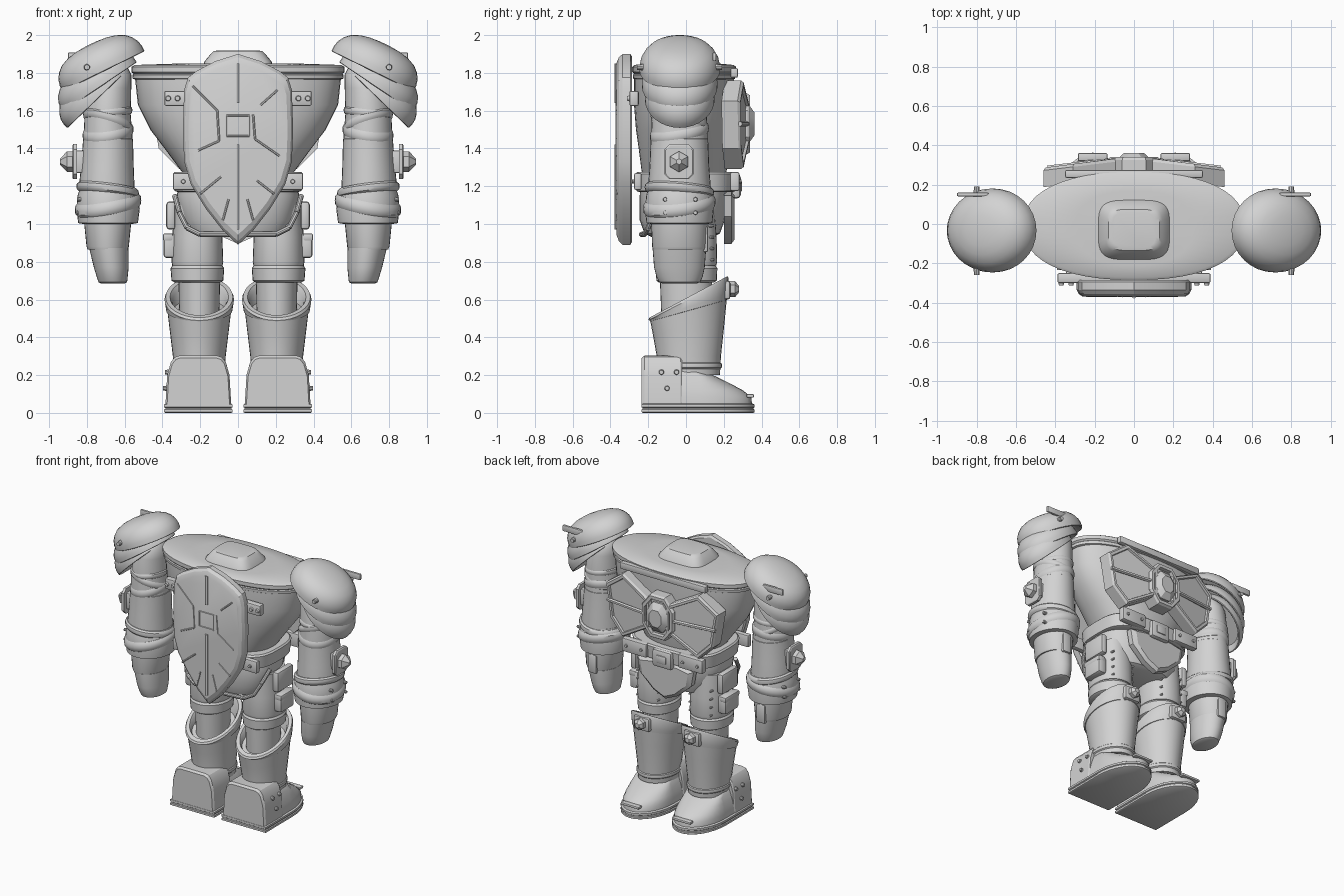
import bpy, bmesh, math
from mathutils import Vector, Matrix

grey = bpy.data.materials.new("plain_grey")
grey.diffuse_color = (0.65, 0.65, 0.65, 1)


def finish(bm, name, mirror=False, angle=35):
    bmesh.ops.recalc_face_normals(bm, faces=bm.faces)
    me = bpy.data.meshes.new(name)
    bm.to_mesh(me)
    bm.free()
    me.materials.append(grey)
    me.shade_smooth()
    me.set_sharp_from_angle(angle=math.radians(angle))
    ob = bpy.data.objects.new(name, me)
    bpy.context.collection.objects.link(ob)
    if mirror:
        ob.modifiers.new("mirror", 'MIRROR').use_mirror_merge = False
    return ob


def skin(name, rings, mirror=False, angle=35):
    """Joins rings of equal point count and caps both ends."""
    bm = bmesh.new()
    rows = [[bm.verts.new(p) for p in r] for r in rings]
    n = len(rows[0])
    for a, b in zip(rows, rows[1:]):
        for i in range(n):
            bm.faces.new((a[i], a[(i + 1) % n], b[(i + 1) % n], b[i]))
    bm.faces.new(rows[0])
    bm.faces.new(rows[-1])
    return finish(bm, name, mirror, angle)


def loft(name, secs, mirror=False, e=2.0, n=32, mat=Matrix(), tx=0.0, ty=0.0):
    """Sections are (z, cx, cy, rx, ry[, tilt along y])."""
    rings = []
    for s in secs:
        z, cx, cy, rx, ry = s[:5]
        t = s[5] if len(s) > 5 else ty
        ring = []
        for i in range(n):
            c, d = math.cos(2 * math.pi * i / n), math.sin(2 * math.pi * i / n)
            x = math.copysign(abs(c) ** (2 / e), c) * rx
            y = math.copysign(abs(d) ** (2 / e), d) * ry
            ring.append(mat @ Vector((cx + x, cy + y, z + t * y + tx * x)))
        rings.append(ring)
    skin(name, rings, mirror)


def band(name, z, cx, cy, rx, ry, w, t, mirror=True, tx=0.0, ty=0.0):
    """Rounded hoop around a limb."""
    loft(name, [(z - w, cx, cy, rx, ry), (z - w * .6, cx, cy, rx + t * .8, ry + t * .8),
                (z, cx, cy, rx + t, ry + t), (z + w * .6, cx, cy, rx + t * .8, ry + t * .8),
                (z + w, cx, cy, rx, ry)], mirror, tx=tx, ty=ty)


def box(name, c, size, bevel=.01, mirror=False):
    bm = bmesh.new()
    bmesh.ops.create_cube(bm, size=1, matrix=Matrix.Translation(c) @ Matrix.Diagonal((*size, 1)))
    bmesh.ops.bevel(bm, geom=bm.edges[:], offset=bevel, segments=2, affect='EDGES', profile=.5)
    finish(bm, name, mirror)


def rods(name, items, mirror=False, n=10):
    """Items are (start, end, start radius, end radius)."""
    bm = bmesh.new()
    for p, q, r1, r2 in items:
        p, q = Vector(p), Vector(q)
        m = Matrix.Translation((p + q) / 2) @ (q - p).to_track_quat('Z', 'Y').to_matrix().to_4x4()
        bmesh.ops.create_cone(bm, cap_ends=True, segments=n, radius1=r1, radius2=r2,
                              depth=(q - p).length, matrix=m)
    finish(bm, name, mirror)


def plate(name, pts, layers, centre, mirror=False, slope=0.0, angle=25):
    """XZ outline stacked along y; layers are (y, scale about centre)."""
    cx, cz = centre
    skin(name, [[(cx + (x - cx) * s, y + slope * (.44 - x), cz + (z - cz) * s) for x, z in pts]
                for y, s in layers], mirror, angle)


def both(half):
    return half + [(-x, z) for x, z in reversed(half) if x != 0]


# Torso, rim and neck cap
loft("torso", [(1.22, 0, -.01, .26, .21), (1.28, 0, -.01, .3, .225), (1.395, 0, -.01, .385, .24),
               (1.5, 0, -.01, .465, .255), (1.63, 0, -.01, .53, .265), (1.77, 0, -.01, .545, .265)],
     e=2.3, n=48)
loft("torso_rim", [(1.765, 0, -.01, .545, .262), (1.77, 0, -.01, .558, .27), (1.79, 0, -.01, .56, .272),
                   (1.795, 0, -.01, .553, .265), (1.805, 0, -.01, .565, .275), (1.832, 0, -.01, .565, .275),
                   (1.842, 0, -.01, .545, .262), (1.85, 0, -.02, .3, .19)], e=2.3, n=48)
loft("neck_cap", [(1.84, 0, -.03, .185, .155), (1.86, 0, -.03, .178, .148), (1.9, 0, -.03, .145, .118),
                  (1.915, 0, -.03, .13, .105), (1.918, 0, -.03, .11, .09)], e=4, n=40)
box("rear_rim_bar", (0, .255, 1.8), (.7, .04, .05), .008)

# Front brackets carrying the shield
box("front_bar", (0, -.275, 1.665), (.78, .05, .08), .01)
rods("bracket_rivets", [((x, -.29, 1.665), (x, -.312, 1.665), .018, .012) for x in (.32, .37)], True)

# Shield with chamfered edge and raised strips
outline = both([(0, 1.9), (.12, 1.862), (.22, 1.81), (.265, 1.775), (.285, 1.71), (.292, 1.5),
                (.285, 1.33), (.25, 1.21), (.17, 1.08), (.08, .965), (0, .89)])
plate("shield", outline, [(-.285, .97), (-.295, 1), (-.335, 1), (-.355, .965), (-.368, .9)], (0, 1.42))
strips = [((0, 1.85), (0, 1.64)), ((0, 1.42), (0, .97)), ((.12, 1.63), (.21, 1.71)),
          ((.08, 1.58), (.09, 1.45)), ((.09, 1.45), (.22, 1.36)), ((-.24, 1.73), (-.11, 1.6)),
          ((-.11, 1.6), (-.1, 1.44)), ((-.1, 1.44), (-.21, 1.39)), ((.1, 1.23), (.19, 1.16)),
          ((-.09, 1.25), (-.2, 1.16)), ((-.05, 1.13), (-.08, 1.02)), ((.05, 1.13), (.08, 1.02))]
strips += [((a * .06, 1.52 + b * .055), (c * .06, 1.52 + d * .055)) for a, b, c, d in
           ((-1, -1, 1, -1), (1, -1, 1, 1), (1, 1, -1, 1), (-1, 1, -1, -1))]
rods("shield_strips", [((a, -.367, b), (c, -.367, d), .012 if a == c == 0 else .006, .012 if a == c == 0
                        else .006) for (a, b), (c, d) in strips], n=6)

# Rear chest wings and gem in a tall hexagonal frame
wing = [(.06, 1.63), (.31, 1.76), (.46, 1.65), (.42, 1.4), (.31, 1.29), (.06, 1.44)]
plate("chest_wing", wing, [(.19, 1), (.275, 1), (.29, .95), (.29, .86), (.275, .84)], (.26, 1.53),
      True, slope=.12)
rods("wing_ribs", [((.1, .325, 1.53), (.44, .285, 1.53), .014, .014)], True, 6)
hexagon = both([(.06, 1.69), (.13, 1.6), (.13, 1.46), (.06, 1.37)])
plate("chest_gem_frame", hexagon, [(.23, 1), (.325, 1), (.34, .94), (.34, .8), (.315, .78)], (0, 1.53))
plate("chest_gem", hexagon, [(.3, .66), (.33, .66), (.362, .38)], (0, 1.53))

# Pelvis, belt and tail plate
loft("pelvis", [(.93, 0, -.02, .22, .16), (.95, 0, -.02, .26, .2), (1.02, 0, -.02, .3, .225),
                (1.15, 0, -.01, .325, .235), (1.25, 0, -.01, .3, .23)], e=2.6, n=40)
loft("belt", [(1.17, 0, 0, .32, .25), (1.175, 0, 0, .335, .262), (1.265, 0, 0, .345, .268),
              (1.275, 0, 0, .335, .258)], e=3.2, n=40)
box("belt_plate", (.23, .258, 1.225), (.2, .05, .1), .01, True)
box("belt_plate_front", (.27, -.255, 1.225), (.15, .04, .09), .01, True)
box("buckle", (0, .265, 1.2), (.16, .05, .13), .02)
box("buckle_centre", (0, .285, 1.2), (.08, .025, .06), .01)
rods("belt_rivets", [((x, s * .265, 1.225), (x, s * (.293 if s > 0 else .287), 1.225), .014, .01)
                     for x in (.17, .29) for s in (1, -1)], True)
plate("tail_plate", both([(.12, 1.17), (.23, 1.15), (.21, 1.04), (.1, .94), (0, .895)]),
      [(.2, 1), (.24, 1), (.258, .85)], (0, 1.05))
path = [(.335, -.1, 1.15), (.31, -.17, 1.06), (.27, -.2, .98), (.2, -.22, .945), (.05, -.235, .945)]
rods("hip_trim", [(a, b, .014, .014) for a, b in zip(path, path[1:])], True)

# Thighs, side pouches and knees
loft("thigh", [(.78, .215, .005, .133, .155), (.8, .215, .005, .137, .16), (.93, .215, .005, .132, .157),
               (1.1, .215, .0, .125, .15)], True, e=2.2)
loft("thigh_hem", [(.69, .215, .003, .12, .145), (.7, .215, .003, .137, .16), (.765, .215, .003, .142, .163),
                   (.785, .215, .003, .13, .15)], True)
loft("knee", [(.25, .205, .01, .1, .13), (.7, .205, 0, .11, .138)], True)
box("thigh_pouch", (.36, .02, .885), (.07, .16, .13), .018, True)
box("hip_pouch", (.355, .02, 1.045), (.05, .19, .15), .018, True)
box("pouch_flap", (.37, .02, .93), (.055, .165, .04), .01, True)
rods("thigh_rivets", [((x, .12, z), (x, .148, z), .009, .006)
                      for x in (.13, .3) for z in (.81, .87, .93, .99)], True, 8)

# Boots with slanted wedge cuff and knee stud
loft("boot_shaft", [(.2, .205, .015, .135, .165, 0), (.3, .205, .015, .14, .17, 0),
                    (.45, .205, .015, .158, .19, .2), (.55, .205, .014, .17, .203, .32)], True)
loft("boot_cuff", [(.54, .205, .013, .165, .19, .28), (.542, .205, .013, .175, .204, .28),
                   (.56, .205, .013, .178, .208, .32), (.6, .205, .013, .184, .213, .52),
                   (.614, .205, .013, .178, .207, .53), (.614, .205, .013, .155, .182, .53),
                   (.59, .205, .013, .142, .17, .53), (.52, .205, .01, .13, .155, .45)], True)
band("ankle_ring", .25, .205, .015, .136, .166, .018, .01)
box("knee_plate", (.205, .21, .65), (.13, .05, .1), .015, True)
rods("knee_stud", [((.205, .22, .655), (.205, .26, .655), .042, .042),
                   ((.205, .26, .655), (.205, .28, .655), .042, .018)], True, 6)


# Feet: sole layers, shoe, heel block
def foot_ring(z, w, y0, tip, bend=.08):
    bend = min(bend, tip - .06)
    arc = [(w * math.cos(a * math.pi / 16), bend + (tip - bend) * math.sin(a * math.pi / 16))
           for a in range(17)]
    return [(.21 + x, y, z) for x, y in [(w, y0)] + arc + [(-w, y0)]]


skin("sole", [foot_ring(z, w, -.235 + d, .363 - d) for z, w, d in
              ((0, .175, .006), (.004, .181, 0), (.018, .181, 0), (.022, .175, .006), (.026, .175, .006),
               (.03, .181, 0), (.044, .181, 0), (.05, .172, .01))], True)
skin("shoe", [foot_ring(*r) for r in ((.045, .17, -.12, .35), (.085, .168, -.12, .345),
                                      (.12, .162, -.12, .3), (.155, .152, -.12, .235), (.19, .14, -.12, .165),
                                      (.22, .128, -.12, .095), (.245, .112, -.12, .02))], True, 40)
heel = [(.21 + x, z) for x, z in both([(.1, .303), (.125, .295), (.145, .27), (.165, .2), (.174, .045)])]
plate("heel_block", heel, [(-.02, .97), (-.03, 1), (-.22, 1), (-.235, .95)], (.21, .05), True)
box("toe_strip", (.21, .34, .09), (.15, .04, .018), .006, True)
rods("heel_rivets", [((.36, y, z), (x, y, z), .017, .011)
                     for x, y, z in ((.386, -.13, .215), (.386, -.05, .215), (.396, -.1, .13))], True)

# Arms
loft("upper_arm", [(1.45, .688, -.035, .13, .15), (1.58, .69, -.035, .122, .145),
                   (1.72, .68, -.035, .115, .135), (1.79, .66, -.035, .095, .115),
                   (1.83, .645, -.035, .06, .07)], True)
loft("forearm", [(1.1, .693, -.035, .15, .168), (1.2, .695, -.035, .147, .166), (1.3, .692, -.035, .14, .158),
                 (1.45, .688, -.035, .132, .152), (1.46, .688, -.035, .12, .14)], True)
band("elbow_strap_low", 1.485, .688, -.035, .125, .146, .03, .01, tx=-.12, ty=.15)
band("elbow_strap_mid", 1.54, .688, -.035, .122, .142, .025, .01, tx=.3, ty=-.2)
band("elbow_strap_top", 1.59, .688, -.035, .12, .14, .02, .009, tx=-.1)
loft("cuff", [(1.0, .69, -.035, .13, .15), (1.005, .688, -.035, .158, .175), (1.08, .688, -.035, .168, .182),
              (1.15, .69, -.035, .16, .176), (1.19, .69, -.035, .145, .165)], True)
band("cuff_ring_top", 1.18, .69, -.035, .152, .17, .025, .014, tx=.12, ty=-.08)
band("cuff_ring_low", 1.1, .688, -.035, .162, .178, .035, .014, tx=-.15, ty=.1)
loft("glove", [(.865, .69, -.035, .105, .14), (.88, .69, -.035, .112, .144), (1.01, .69, -.035, .125, .15)], True)
loft("fingers", [(.685, .662, -.033, .062, .09), (.692, .663, -.033, .076, .108), (.72, .666, -.034, .082, .122),
                 (.77, .671, -.035, .092, .134), (.872, .684, -.035, .104, .142)], True)
box("glove_box", (.69, .095, .92), (.07, .045, .14), .012, True)
rods("cuff_rivets", [((.8, y, z), (x, y, z), .015, .01) for y, x in ((-.11, .853), (.05, .853))
                     for z in (1.06, 1.13)], True)

# Elbow plate with hexagonal stud
box("arm_stud_mount", (.835, -.037, 1.33), (.07, .1, .12), .01, True)
oct_pts = [(-.05, .093), (.05, .093), (.078, .065), (.078, -.065), (.05, -.093), (-.05, -.093),
           (-.078, -.065), (-.078, .065)]
skin("arm_stud_plate", [[(x, -.037 + a * s, 1.33 + b * s) for a, b in oct_pts]
                        for x, s in ((.853, 1), (.872, 1), (.877, .93))], True)
rods("arm_stud", [((.87, -.037, 1.33), (.905, -.037, 1.33), .055, .055),
                  ((.905, -.037, 1.33), (.942, -.037, 1.33), .055, .016)], True, 6)

# Shoulder domes in three fanned layers
dome = [(.3, .8), (.05, .92), (0, .97), (.02, 1), (.2, 1), (.4, .97), (.6, .89), (.77, .77),
        (.9, .58), (.97, .36), (1, .12)]
for name, x, z, tilt, rx, ry, h in (("shoulder_dome", .712, 1.808, 26, .242, .213, .16),
                                    ("shoulder_layer_mid", .73, 1.725, 34, .235, .2, .145),
                                    ("shoulder_layer_low", .745, 1.66, 44, .22, .185, .145)):
    m = Matrix.Translation((x, -.033, z)) @ Matrix.Rotation(math.radians(tilt), 4, 'Y')
    loft(name, [(g * h, 0, 0, f * rx, f * ry) for g, f in dome], True, mat=m)
rods("shoulder_bolts", [((.8, s * .19 - .035, 1.83), (.8, s * .225 - .035, 1.83), .017, .014)
                        for s in (1, -1)], True)
box("shoulder_fin", (.82, .15, 1.885), (.16, .018, .045), .005, True)
